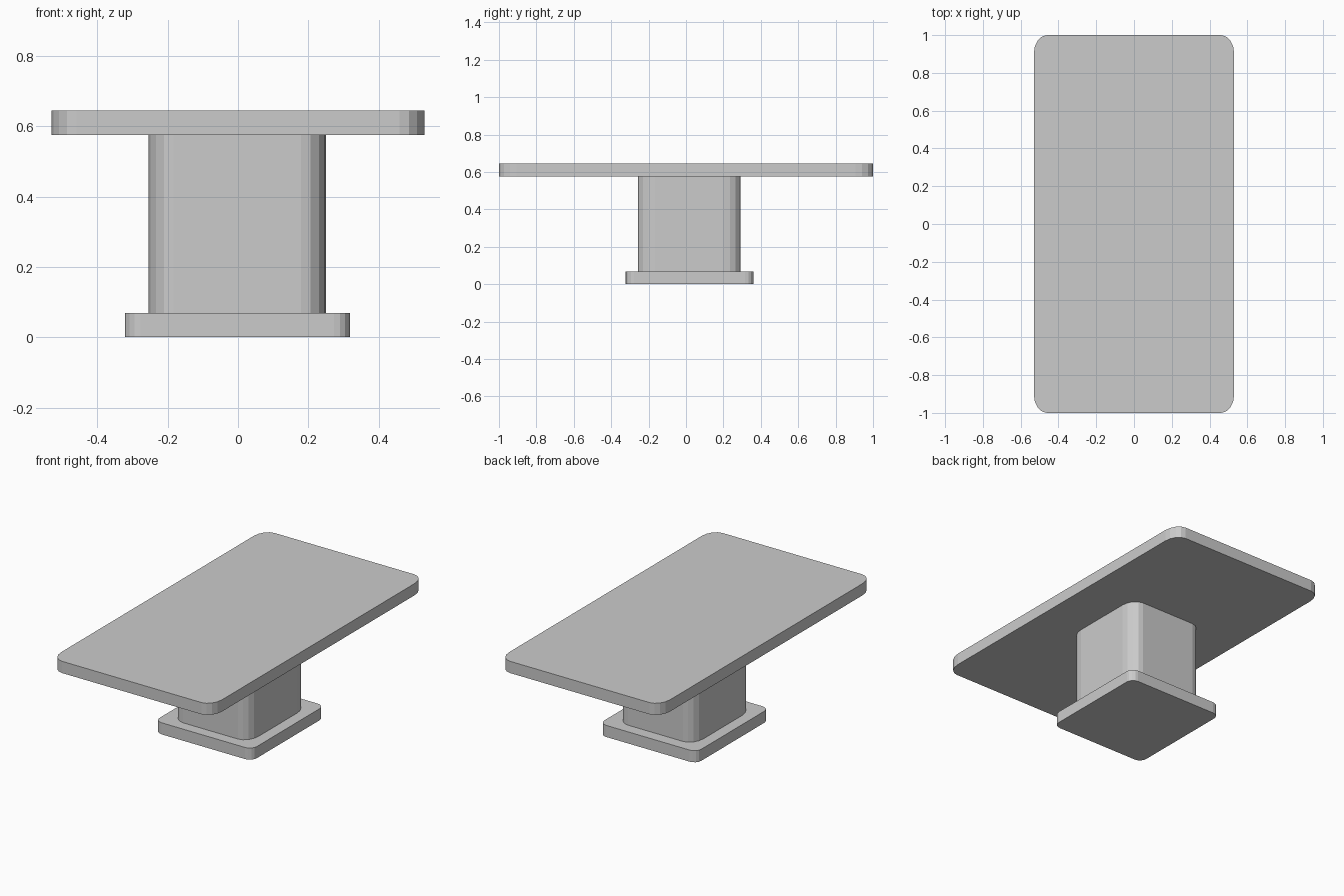
import bpy, bmesh, math

if "Cube" in bpy.data.objects:
    bpy.data.objects.remove(bpy.data.objects["Cube"])


def rounded_slab(name, x0, x1, y0, y1, z0, z1, rx, ry, segs):
    """Extruded rectangle with elliptical rounded corners."""
    corners = [(x1 - rx, y1 - ry), (x0 + rx, y1 - ry),
               (x0 + rx, y0 + ry), (x1 - rx, y0 + ry)]
    bm = bmesh.new()
    ring = []
    for q, (cx, cy) in enumerate(corners):
        for i in range(segs + 1):
            a = (q + i / segs) * math.pi / 2
            ring.append(bm.verts.new((cx + rx * math.cos(a), cy + ry * math.sin(a), z0)))
    base = bm.faces.new(ring)
    ext = bmesh.ops.extrude_face_region(bm, geom=[base], use_keep_orig=True)
    top = [v for v in ext["geom"] if isinstance(v, bmesh.types.BMVert)]
    bmesh.ops.translate(bm, verts=top, vec=(0, 0, z1 - z0))
    bmesh.ops.recalc_face_normals(bm, faces=bm.faces)
    mesh = bpy.data.meshes.new(name)
    bm.to_mesh(mesh)
    bm.free()
    obj = bpy.data.objects.new(name, mesh)
    bpy.context.collection.objects.link(obj)
    return obj


# Foot plate, pedestal and table top
rounded_slab("foot_plate", -0.322, 0.318, -0.323, 0.361, 0.0, 0.069, 0.045, 0.045, 4)
rounded_slab("pedestal", -0.255, 0.251, -0.257, 0.291, 0.069, 0.575, 0.072, 0.092, 4)
rounded_slab("table_top", -0.53, 0.53, -1.0, 1.0, 0.575, 0.645, 0.07, 0.095, 4)
